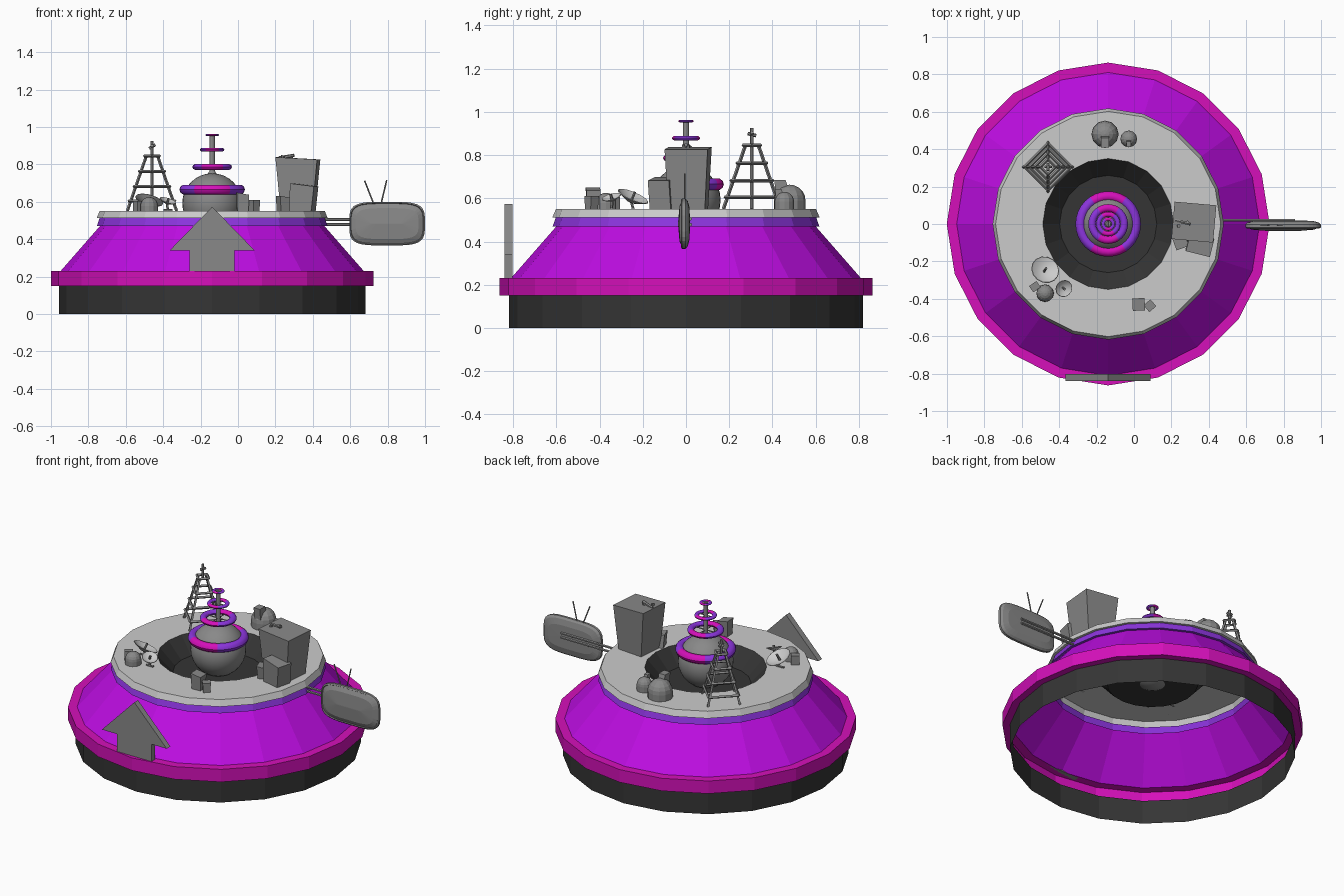
import bpy, bmesh, math
from mathutils import Vector, Matrix

if "Cube" in bpy.data.objects:
    bpy.data.objects.remove(bpy.data.objects["Cube"])

def mat(name, c):
    m = bpy.data.materials.new(name)
    m.diffuse_color = (*c, 1)
    m.use_nodes = True
    m.node_tree.nodes["Principled BSDF"].inputs["Base Color"].default_value = m.diffuse_color
    return m

DARK = mat("charcoal", (.035, .035, .035))
MAGENTA = mat("magenta", (.66, .005, .49))
VIOLET = mat("violet", (.51, .004, .76))
PURPLE = mat("purple", (.26, .035, .72))
LIGHT = mat("light_grey", (.60, .60, .60))
GREY = mat("mid_grey", (.25, .25, .25))
CX = -.138

def finish(name, bm, mats, smooth=False):
    me = bpy.data.meshes.new(name)
    bm.to_mesh(me)
    bm.free()
    for m in mats:
        me.materials.append(m)
    for p in me.polygons:
        p.use_smooth = smooth
    o = bpy.data.objects.new(name, me)
    bpy.context.collection.objects.link(o)
    if smooth:
        me.set_sharp_from_angle(angle=math.radians(40))
    return o

def lathe(name, prof, sides, mats, loc, segmat=None, smooth=False, normal=(0, 0, 1)):
    """Revolve (radius, height) points; segmat gives a material per profile segment."""
    bm = bmesh.new()
    rings = []
    for r, z in prof:
        if r == 0:
            rings.append([bm.verts.new((0, 0, z))] * sides)
        else:
            rings.append([bm.verts.new((r * math.cos(2 * math.pi * k / sides),
                                        r * math.sin(2 * math.pi * k / sides), z)) for k in range(sides)])
    for i in range(len(prof) - 1):
        a, b = rings[i], rings[i + 1]
        for k in range(sides):
            n = (k + 1) % sides
            f = bm.faces.new(list(dict.fromkeys((a[k], a[n], b[n], b[k]))))
            f.material_index = segmat[i] if segmat else 0
    rot = Vector((0, 0, 1)).rotation_difference(Vector(normal)).to_matrix().to_4x4()
    bm.transform(Matrix.Translation(loc) @ rot)
    return finish(name, bm, mats, smooth)

def beams(name, pairs, w, sides=4, m=GREY):
    """Many thin bars joined in one object."""
    bm = bmesh.new()
    for a, b in pairs:
        a, b = Vector(a), Vector(b)
        d = b - a
        t = Matrix.Translation((a + b) / 2) @ d.to_track_quat('Z', 'Y').to_matrix().to_4x4()
        bmesh.ops.create_cone(bm, cap_ends=True, segments=sides, radius1=w, radius2=w, depth=d.length, matrix=t)
    return finish(name, bm, [m])

def block(name, c, bot, top, z0, z1, turn=0, lean=(0, 0), slope=0):
    """Tapered, leaning building with a sloped roof."""
    bm = bmesh.new()
    bmesh.ops.create_cube(bm, size=2)
    for v in bm.verts:
        up = v.co.z > 0
        s = top if up else bot
        x, y = v.co.x, v.co.y
        z = z1 - slope * x if up else z0
        v.co = (x * s[0] + lean[0] * up, y * s[1] + lean[1] * up, z)
    bm.transform(Matrix.Translation((c[0], c[1], 0)) @ Matrix.Rotation(math.radians(turn), 4, 'Z'))
    return finish(name, bm, [GREY])

def prism(name, pts, y0, y1, m):
    bm = bmesh.new()
    f = bm.faces.new([bm.verts.new((x, y0, z)) for x, z in pts])
    r = bmesh.ops.extrude_face_region(bm, geom=[f])
    for v in r['geom']:
        if isinstance(v, bmesh.types.BMVert):
            v.co.y = y1
    bmesh.ops.recalc_face_normals(bm, faces=bm.faces)
    return finish(name, bm, [m])

# open-bottomed base shell with sunken centre
lathe("base_shell", [(.82, 0), (.82, .15), (.863, .15), (.863, .23), (.81, .23), (.6, .47), (.617, .47),
                     (.602, .512), (.618, .512), (.602, .55), (.585, .55), (.35, .55), (.26, .45), (0, .45)],
      20, [DARK, MAGENTA, VIOLET, PURPLE, LIGHT], (CX, 0, 0), [0, 1, 1, 1, 2, 3, 3, 4, 4, 4, 4, 0, 0])

# central sphere and mast
def arc(r, a0, a1, n):
    return [(max(0, round(r * math.cos(math.radians(a0 + (a1 - a0) * i / n)), 5)),
             r * math.sin(math.radians(a0 + (a1 - a0) * i / n))) for i in range(n + 1)]

lathe("central_sphere", arc(.16, -90, 90, 16), 32, [GREY], (CX, 0, .592), smooth=True)
lathe("mast", [(.03, .74), (.014, .765), (.014, .96), (0, .96)], 12, [GREY], (CX, 0, 0))

# two-coloured rings stacked on the mast
def ring(name, z, out, h, tube):
    R = out - tube
    prof = [(R + tube * math.cos(2 * math.pi * i / 10), h * math.sin(2 * math.pi * i / 10)) for i in range(11)]
    o = lathe(name, prof, 32, [MAGENTA, PURPLE], (CX, 0, z), smooth=True)
    for p in o.data.polygons:
        d = Vector((p.center.x - CX, p.center.y)).normalized()
        p.material_index = int(abs(d.x) > .6)

ring("ring_1", .665, .175, .027, .027)
ring("ring_2", .786, .106, .016, .020)
ring("ring_3", .878, .065, .010, .013)
ring("ring_4", .957, .036, .006, .009)
beams("ring_spokes", [((CX - r, 0, z), (CX + r, 0, z)) for z, r in ((.786, .09), (.878, .055), (.957, .03))]
      + [((CX, -r, z), (CX, r, z)) for z, r in ((.786, .09), (.878, .055), (.957, .03))], .004)

# front arrow plate
half = [(.12, .23), (.12, .34), (.227, .34)]
prism("arrow_sign", [(CX + x, z) for x, z in half] + [(CX, .573)] + [(CX - x, z) for x, z in half[::-1]],
      -.84, -.803, GREY)

# screen-shaped sign: rounded outlines stacked front to back
def screen_sign():
    bm = bmesh.new()
    loops = []
    for s, y in ((.0, .018), (.6, .017), (.9, .008), (1, -.003), (1, -.018), (.94, -.023), (.91, -.018),
                 (.7, -.03), (.0, -.037)):
        inset = (1 - s) * .115
        lp = []
        for k in range(32):
            a = 2 * math.pi * (k + .5) / 32
            c, sn = math.cos(a), math.sin(a)
            lp.append(bm.verts.new((.797 + (.2025 - inset) * math.copysign(abs(c) ** .5, c), y,
                                    .483 + (.117 - inset) * math.copysign(abs(sn) ** .5, sn))))
        loops.append(lp)
    for a, b in zip(loops, loops[1:]):
        for k in range(32):
            n = (k + 1) % 32
            bm.faces.new((a[k], a[n], b[n], b[k]))
    bm.faces.new(loops[0])
    bm.faces.new(loops[-1])
    bmesh.ops.recalc_face_normals(bm, faces=bm.faces)
    finish("screen_sign", bm, [GREY])

screen_sign()
beams("sign_arms", [((.45, .02, z), (.86, .02, z)) for z in (.478, .505)], .008, 6)
beams("sign_antennas", [((.725, -.005, .59), (.677, -.005, .712)), ((.765, -.005, .59), (.795, -.005, .715))], .004, 6)

# lattice tower, turned 45 degrees
TX, TY = -.46, .305
def corner(k, z, extra=0):
    r = .132 + (.03 - .132) * (z - .55) / .295 + extra
    return (TX + r * math.cos(k * math.pi / 2), TY + r * math.sin(k * math.pi / 2), z)
bars = [(corner(k, .55), corner(k, .845)) for k in range(4)]
for z in (.605, .682, .763, .845):
    bars += [(corner(k, z, .012), corner(k + 1, z, .012)) for k in range(4)]
beams("lattice_tower", bars, .008)
beams("tower_mast", [((TX, TY, .84), (TX, TY, .925)), ((TX - .015, TY, .885), (TX + .018, TY, .905)),
                     ((TX, TY - .02, .90), (TX, TY + .02, .89))], .008, 6)

# crooked buildings
block("tall_building", (.32, .01), (.085, .085), (.112, .1), .55, .832, -5, (0, 0), .006)
block("side_building", (.345, -.105), (.06, .05), (.066, .05), .55, .69, -14, (.01, -.005), .008)
block("low_building", (.25, -.085), (.035, .035), (.035, .035), .55, .625, 20, (-.005, -.01), .006)
block("front_block_a", (.025, -.43), (.03, .028), (.033, .033), .55, .643, 3, (0, 0), .006)
block("front_block_b", (.085, -.437), (.02, .022), (.024, .024), .55, .61, 40)
beams("roof_gear", [((.285, .01, .82), (.285, .01, .85)), ((.22, .02, .835), (.3, .0, .848)),
                    ((.235, -.01, .82), (.24, -.01, .848))], .009, 6)

# domed huts
def dome(name, x, y, r, wall):
    lathe(name, [(r, .55)] + [(a, b + .55 + wall) for a, b in arc(r, 0, 90, 5)], 12, [GREY], (x, y, 0))

dome("large_dome", -.155, .48, .073, .04)
dome("small_dome", -.028, .455, .045, .035)
dome("dish_dome", -.475, -.37, .047, .028)
block("large_dome_hatch", (-.155, .45), (.022, .035), (.022, .026), .61, .685, 0, (0, -.015))
block("small_dome_hatch", (-.028, .437), (.012, .02), (.012, .015), .59, .642, 0, (0, -.01))
block("dish_box", (-.53, -.335), (.024, .02), (.024, .02), .55, .605, 35)

# satellite dishes
def dish(name, x, y, z, r, n):
    d = Vector(n).normalized()
    c = Vector((x, y, z))
    lathe(name, [(r * .3, -r * .34), (r, 0), (r * .96, .003), (r * .55, -r * .2), (0, -r * .28)], 14, [LIGHT], c,
          normal=d, smooth=True)
    beams(name + "_feed", [(c - d * r * .3, c + d * r * .3), (c - d * r * .3, (x, y, .55)),
                           ((x - r * .5, y, .553), (x + r * .5, y, .553))], .007, 6, GREY)

dish("large_dish", -.475, -.245, .608, .077, (.25, .38, .9))
dish("small_dish", -.375, -.345, .605, .047, (.3, -.25, .9))
